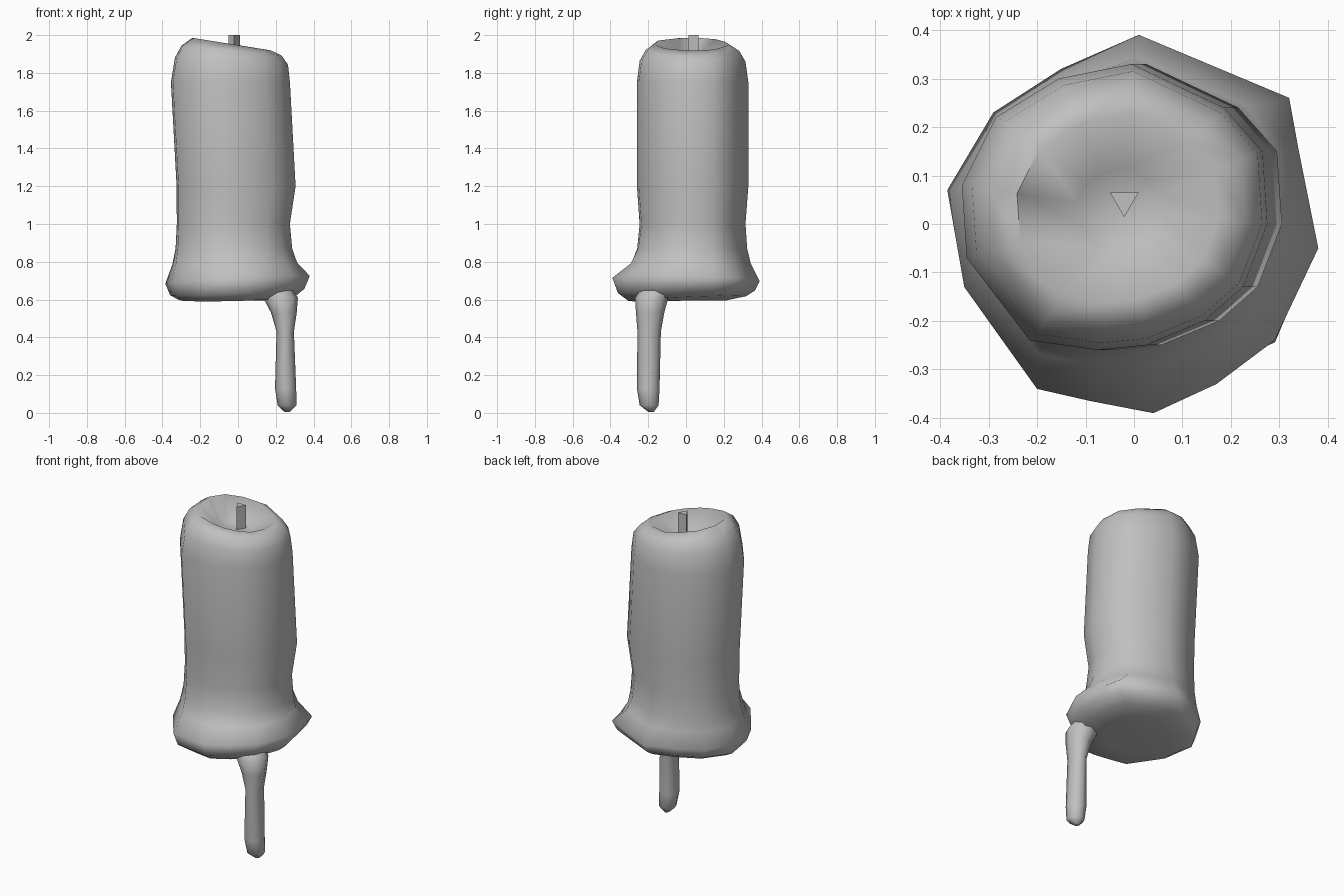
import bpy, bmesh, math
from mathutils import Vector

cube = bpy.data.objects.get("Cube")
if cube:
    bpy.data.objects.remove(cube, do_unlink=True)

wax = bpy.data.materials.new("grey wax")
wax.use_nodes = True
color = (0.53, 0.53, 0.53, 1)
wax.diffuse_color = color
wax.node_tree.nodes["Principled BSDF"].inputs["Base Color"].default_value = color


def loft(name, rings, angle):
    """Skin a stack of equal-length rings and close both ends."""
    bm = bmesh.new()
    loops = [[bm.verts.new(p) for p in ring] for ring in rings]
    n = len(loops[0])
    for low, high in zip(loops, loops[1:]):
        for i in range(n):
            j = (i + 1) % n
            bm.faces.new((low[i], low[j], high[j], high[i]))
    for loop in (loops[0], loops[-1]):
        center = sum((v.co for v in loop), Vector()) / n
        tip = bm.verts.new(center)
        for i in range(n):
            bm.faces.new((loop[i], loop[(i + 1) % n], tip))
    bmesh.ops.recalc_face_normals(bm, faces=bm.faces)
    mesh = bpy.data.meshes.new(name)
    bm.to_mesh(mesh)
    bm.free()
    mesh.materials.append(wax)
    obj = bpy.data.objects.new(name, mesh)
    bpy.context.collection.objects.link(obj)
    bpy.ops.object.select_all(action='DESELECT')
    obj.select_set(True)
    bpy.context.view_layer.objects.active = obj
    bpy.ops.object.shade_smooth_by_angle(angle=math.radians(angle))
    return obj


# Outlines of the candle shaft and of the melted skirt around its foot
shaft = [(.03, -.25), (.15, -.2), (.23, -.13), (.28, 0), (.27, .15), (.19, .24), (0, .33),
         (-.15, .3), (-.28, .22), (-.35, .08), (-.34, -.07), (-.21, -.24), (-.07, -.26)]
skirt = [(.04, -.39), (.17, -.33), (.29, -.24), (.38, -.05), (.34, .15), (.32, .26), (.01, .39),
         (-.15, .32), (-.29, .23), (-.385, .07), (-.35, -.13), (-.2, -.34), (-.09, -.365)]
axis = Vector((-.03, .03))


def ring(z, flare, scale, shift=0, tilt_x=0, tilt_y=0):
    points = []
    for a, b in zip(shaft, skirt):
        p = axis + (Vector(a).lerp(Vector(b), flare) - axis) * scale
        points.append((p.x + shift, p.y, z + tilt_x * p.x + tilt_y * p.y))
    return points


# Candle body: underside, flared skirt, shaft, rounded shoulder, sloping rim, dish
loft("candle_body", [
    ring(.595, 1, .5),
    ring(.605, 1, .8, 0, .03, .04),
    ring(.64, 1, .93, 0, .05, .02),
    ring(.705, 1, 1, 0, .05, -.02),
    ring(.79, .38, .97, .005, .02),
    ring(.87, .1, .96, .01),
    ring(1.0, 0, .95, .01),
    ring(1.2, 0, 1, .025),
    ring(1.75, 0, 1, -.005),
    ring(1.86, 0, .95, 0, -.06),
    ring(1.915, 0, .84, 0, -.1),
    ring(1.947, 0, .66, 0, -.16),
    ring(1.86, 0, .28, 0, -.04),
], 80)


# Drip hanging from the skirt, its wide root tucked inside the body
def circle(z, x, y, rx, ry, sides):
    turns = [2 * math.pi * i / sides - math.pi / 2 for i in range(sides)]
    return [(x + rx * math.cos(t), y + ry * math.sin(t), z) for t in turns]


loft("wax_drip", [
    circle(z, x, y, rx, ry, 8) for z, x, y, rx, ry in [
        (.006, .26, -.185, .015, .015),
        (.04, .26, -.195, .05, .05),
        (.13, .252, -.2, .056, .06),
        (.43, .25, -.195, .046, .062),
        (.53, .243, -.19, .068, .075),
        (.61, .225, -.182, .092, .088),
        (.68, .19, -.155, .08, .07)]
], 80)

# Three-sided wick
loft("wick", [circle(z, -.02, .048, .034, .034, 3) for z in (1.82, 2.0)], 30)
